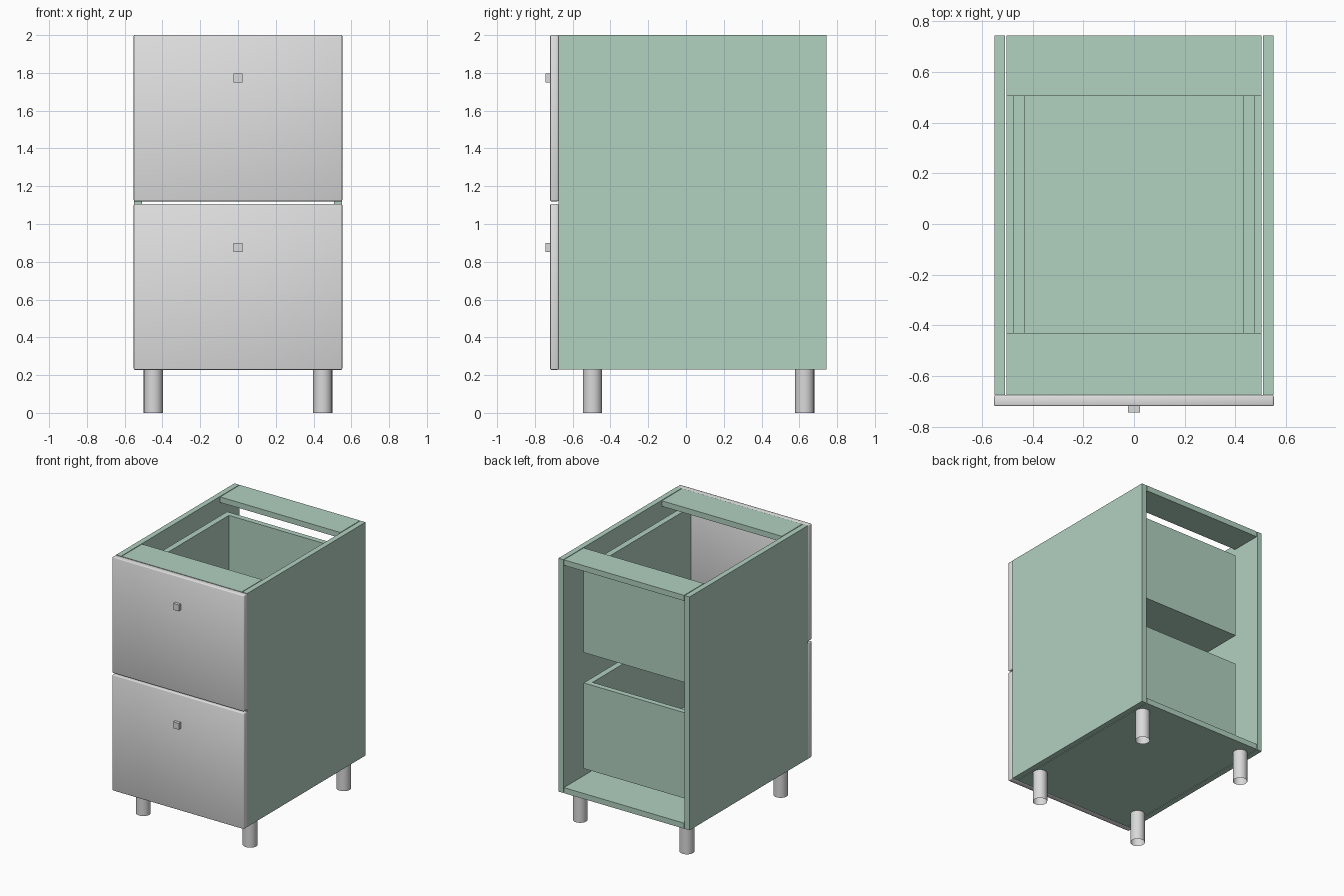
import bpy
import bmesh
from mathutils import Matrix, Vector

old = bpy.data.objects.get("Cube")
if old:
    bpy.data.objects.remove(old, do_unlink=True)


def make_material(name, rgb):
    mat = bpy.data.materials.new(name)
    mat.use_nodes = True
    color = (*rgb, 1.0)
    mat.diffuse_color = color
    mat.node_tree.nodes["Principled BSDF"].inputs["Base Color"].default_value = color
    return mat


green = make_material("sage green", (0.44, 0.635, 0.53))
white = make_material("front white", (0.76, 0.755, 0.755))
steel = make_material("pale steel", (0.70, 0.695, 0.695))


def finish(name, bm, mat, smooth=False):
    bmesh.ops.recalc_face_normals(bm, faces=bm.faces)
    for face in bm.faces:
        face.smooth = smooth
    mesh = bpy.data.meshes.new(name)
    bm.to_mesh(mesh)
    bm.free()
    mesh.materials.append(mat)
    obj = bpy.data.objects.new(name, mesh)
    bpy.context.scene.collection.objects.link(obj)
    return obj


def box(name, xs, ys, zs, mat, bevel=0.0):
    """Box spanning the given (low, high) ranges."""
    lo, hi = (Vector(p) for p in zip(xs, ys, zs))
    bm = bmesh.new()
    bmesh.ops.create_cube(bm, size=1, matrix=Matrix.Translation((lo + hi) / 2)
                          @ Matrix.Diagonal((*(hi - lo), 1)))
    if bevel:
        bmesh.ops.bevel(bm, geom=bm.edges[:], offset=bevel, segments=2,
                        profile=0.5, affect='EDGES')
    return finish(name, bm, mat, smooth=bool(bevel))


def mirrored(a, b, side):
    return tuple(sorted((a * side, b * side)))


SIDES = (("left", 1), ("right", -1))
FRONT, BACK = -0.675, 0.743
BASE, TOP, BOARD = 0.23, 2.0, 0.042
INNER = 0.504

# Carcass: side panels, floor and two top rails, open at the back
for label, s in SIDES:
    box(f"side_panel_{label}", mirrored(0.509, 0.55, s), (FRONT, BACK), (BASE, TOP), green)
box("cabinet_floor", (-INNER, INNER), (FRONT, BACK), (BASE, BASE + BOARD), green)
box("top_rail_front", (-INNER, INNER), (FRONT, -0.43), (TOP - BOARD, TOP), green)
box("top_rail_back", (-INNER, INNER), (0.506, BACK), (TOP - BOARD, TOP), green)

# Drawers: open box, front panel and square knob
drawers = (
    ("lower", 0.35, (0.228, 1.107), 0.876),
    ("upper", 1.23, (1.12, 2.0), 1.774),
)
for level, z, front_z, knob_z in drawers:
    height = (z, z + 0.65)
    for label, s in SIDES:
        box(f"{level}_drawer_side_{label}", mirrored(0.43, 0.475, s), (FRONT, 0.548), height, green)
    box(f"{level}_drawer_back", (-0.43, 0.43), (0.506, 0.548), height, green)
    box(f"{level}_drawer_bottom", (-0.43, 0.43), (FRONT, 0.506), (z, z + BOARD), green)
    box(f"{level}_drawer_front", (-0.552, 0.552), (-0.719, FRONT), front_z, white, bevel=0.006)
    box(f"{level}_knob", (-0.023, 0.023), (-0.743, -0.717), (knob_z - 0.024, knob_z + 0.024), steel)

# Legs: open round tubes
for label, s in SIDES:
    for end, y in (("front", -0.495), ("back", 0.628)):
        bm = bmesh.new()
        bmesh.ops.create_cone(bm, cap_ends=False, segments=24, radius1=0.051, radius2=0.051,
                              depth=BASE, matrix=Matrix.Translation((0.448 * s, y, BASE / 2)))
        finish(f"leg_{end}_{label}", bm, steel, smooth=True)
